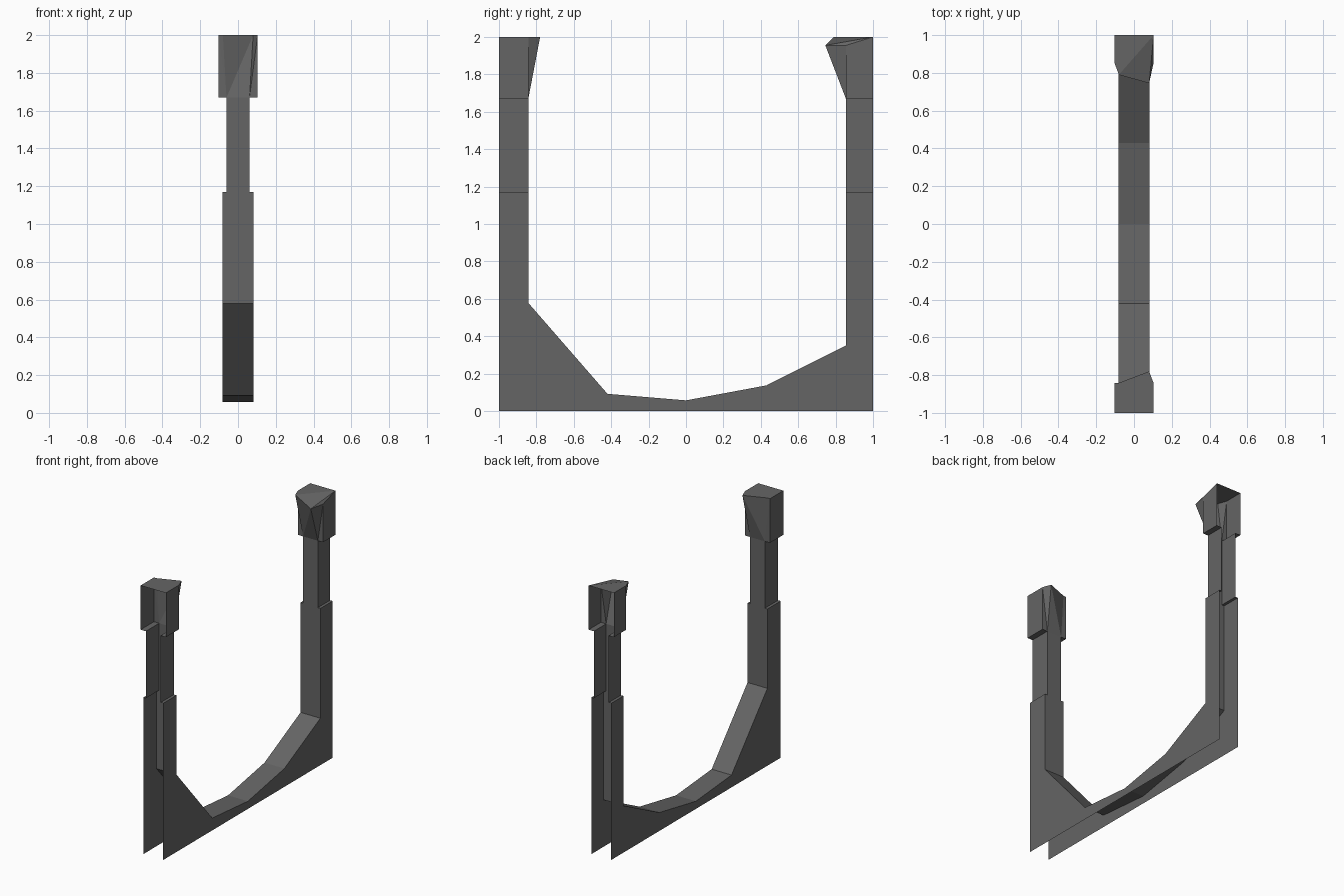
import bpy, bmesh

if "Cube" in bpy.data.objects:
    bpy.data.objects.remove(bpy.data.objects["Cube"])

grey = bpy.data.materials.new("dark grey")
grey.diffuse_color = (0.13, 0.13, 0.13, 1)
grey.use_nodes = True
grey.node_tree.nodes["Principled BSDF"].inputs["Base Color"].default_value = grey.diffuse_color


def make_shell(name, faces):
    """Open sheet object from coordinate polygons, welded at shared corners."""
    bm = bmesh.new()
    for f in faces:
        bm.faces.new([bm.verts.new(p) for p in f])
    bmesh.ops.remove_doubles(bm, verts=bm.verts, dist=0.0005)
    bmesh.ops.recalc_face_normals(bm, faces=bm.faces)
    me = bpy.data.meshes.new(name)
    bm.to_mesh(me)
    bm.free()
    me.materials.append(grey)
    bpy.context.collection.objects.link(bpy.data.objects.new(name, me))


WIDE, NARROW, HEAD = 0.082, 0.061, 0.104
STEP, NECK, TOP = 1.17, 1.67, 2.0
curve = [(-0.843, 0.578), (-0.42, 0.092), (0, 0.057), (0.43, 0.137), (0.855, 0.35)]

# Sagging base: inner strip plus two side sheets, open underneath
faces = []
for (y0, z0), (y1, z1) in zip(curve, curve[1:]):
    faces.append([(-WIDE, y0, z0), (WIDE, y0, z0), (WIDE, y1, z1), (-WIDE, y1, z1)])
    for x in (-WIDE, WIDE):
        faces.append([(x, y0, 0), (x, y1, 0), (x, y1, z1), (x, y0, z0)])
for (yi, zi), yo in ((curve[0], -1), (curve[-1], 1)):
    for x in (-WIDE, WIDE):
        faces.append([(x, yo, 0), (x, yi, 0), (x, yi, zi), (x, yo, zi)])
make_shell("sagging_base", faces)


# Stepped post: channel section open on the outer end
def post(name, yi, yo, z0):
    faces = []
    for w, a, b in ((WIDE, z0, STEP), (NARROW, STEP, NECK)):
        faces.append([(-w, yi, a), (w, yi, a), (w, yi, b), (-w, yi, b)])
        for x in (-w, w):
            faces.append([(x, yi, a), (x, yo, a), (x, yo, b), (x, yi, b)])
    for s in (-1, 1):
        faces.append([(s * NARROW, yi, STEP), (s * WIDE, yi, STEP),
                      (s * WIDE, yo, STEP), (s * NARROW, yo, STEP)])
    make_shell(name, faces)


# Flared head: the inner face leans out to a tip on each side
def head(name, yi, yo, tips):
    faces, inner, top = [], [], {}
    for s, (yt, zt) in tips.items():
        low, corner = (s * NARROW, yi, NECK), (s * HEAD, yi, NECK)
        tip, edge = (s * 0.08, yt, zt), (s * HEAD, yi, zt)
        back = (s * HEAD, yo, TOP)
        faces.append([low, corner, (s * HEAD, yo, NECK), (s * NARROW, yo, NECK)])
        faces.append([corner, (s * HEAD, yo, NECK), back, edge])
        faces += [[low, corner, edge], [low, edge, tip]]
        inner.append((low, tip))
        top[s] = (tip, edge, back)
    (l0, t0), (l1, t1) = inner
    faces += [[l0, l1, t1], [l0, t1, t0]]
    (ta, ea, ba), (tb, eb, bb) = top[-1], top[1]
    faces += [[ba, bb, ea], [ea, bb, ta], [ta, bb, tb], [tb, bb, eb]]
    make_shell(name, faces)


post("front_post", -0.843, -1, 0.578)
post("back_post", 0.855, 1, 0.35)
head("front_head", -0.843, -1, {-1: (-0.841, TOP), 1: (-0.78, TOP)})
head("back_head", 0.855, 1, {-1: (0.79, TOP), 1: (0.745, 1.955)})
